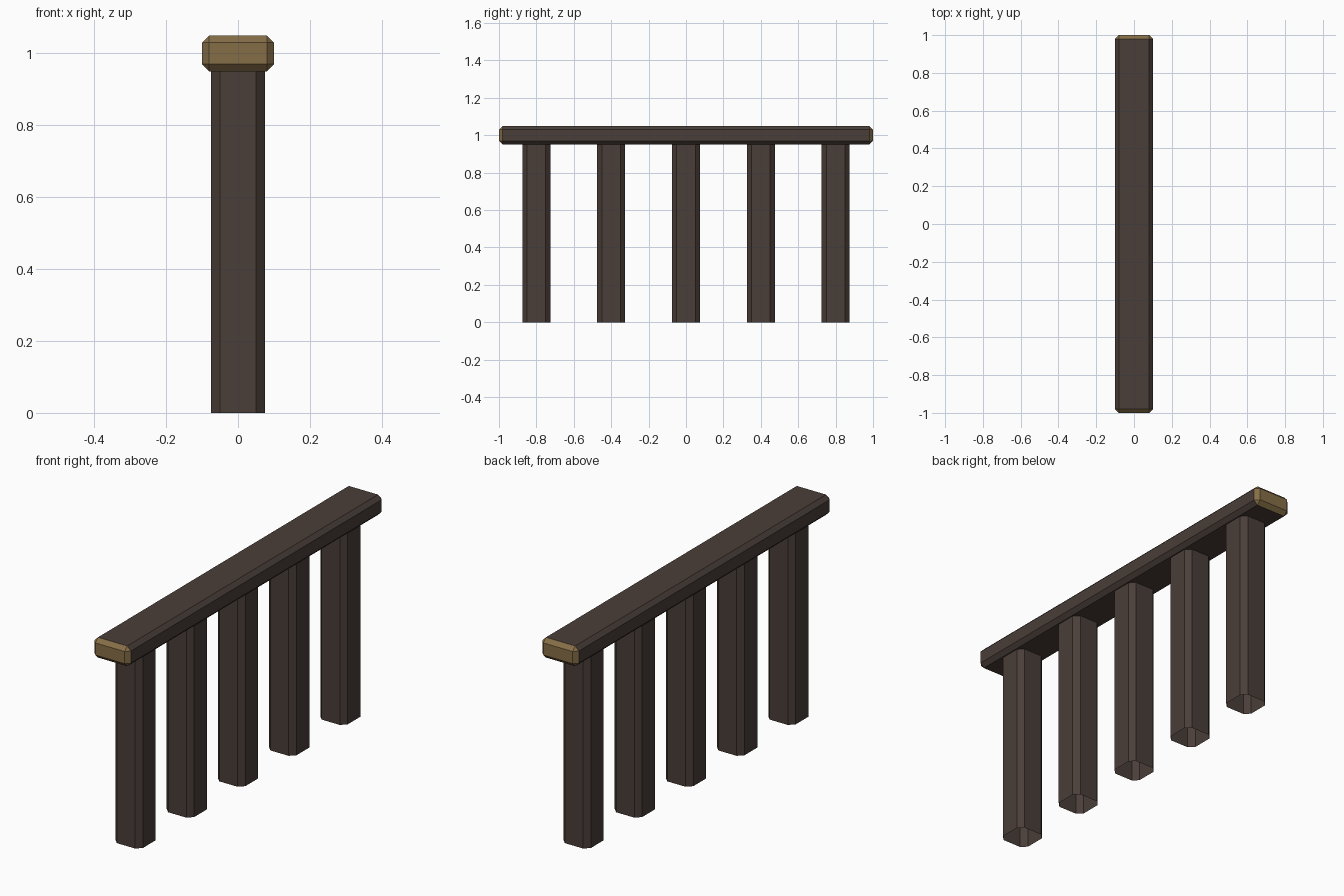
import bpy, bmesh

if "Cube" in bpy.data.objects:
    bpy.data.objects.remove(bpy.data.objects["Cube"])


def material(name, rgb):
    m = bpy.data.materials.new(name)
    m.diffuse_color = (*rgb, 1)
    m.use_nodes = True
    m.node_tree.nodes["Principled BSDF"].inputs["Base Color"].default_value = m.diffuse_color
    return m


bark = material("dark_brown_wood", (0.068, 0.048, 0.040))
cut_wood = material("cut_end_wood", (0.235, 0.155, 0.062))


def add_object(name, bm, mats):
    mesh = bpy.data.meshes.new(name)
    bm.to_mesh(mesh)
    bm.free()
    for m in mats:
        mesh.materials.append(m)
    obj = bpy.data.objects.new(name, mesh)
    bpy.context.collection.objects.link(obj)
    return obj


def box(size, centre):
    bm = bmesh.new()
    bmesh.ops.create_cube(bm, size=1)
    bmesh.ops.scale(bm, vec=size, verts=bm.verts)
    bmesh.ops.translate(bm, vec=centre, verts=bm.verts)
    return bm


def chamfer(bm, edges, width):
    bmesh.ops.bevel(bm, geom=edges, offset=width, offset_type='OFFSET',
                    segments=1, profile=0.5, affect='EDGES')
    bm.normal_update()


# Top rail: chamfered all round, pale cut wood on both ends
bm = box((0.2, 2.0, 0.1), (0, 0, 1.0))
chamfer(bm, bm.edges[:], 0.02)
for f in bm.faces:
    f.material_index = 1 if abs(f.normal.y) > 0.3 else 0
add_object("top_rail", bm, [bark, cut_wood])

# Posts: hollow square tubes with chamfered upright edges, open at both ends
for i in range(5):
    bm = box((0.15, 0.15, 0.95), (0, -0.8 + 0.4 * i, 0.475))
    upright = [e for e in bm.edges
               if abs(e.verts[0].co.z - e.verts[1].co.z) > 0.5]
    chamfer(bm, upright, 0.025)
    ends = [f for f in bm.faces if abs(f.normal.z) > 0.9]
    bmesh.ops.delete(bm, geom=ends, context='FACES_ONLY')
    add_object(f"post_{i + 1}", bm, [bark])
